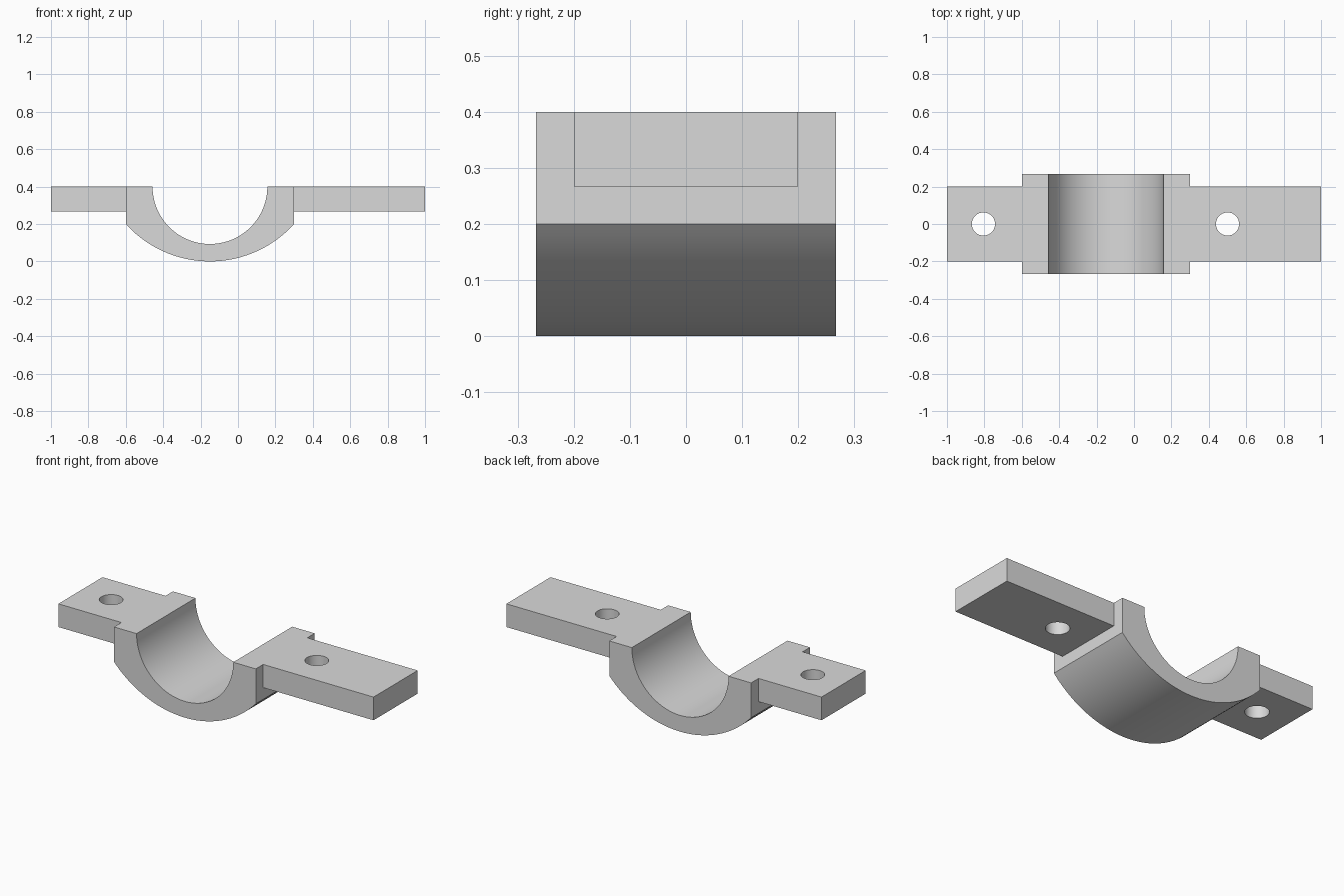
import bpy, bmesh
from math import sin, cos, asin, pi, radians

old = bpy.data.objects.get("Cube")
if old:
    bpy.data.objects.remove(old, do_unlink=True)

CX, TOP = -0.15, 0.4            # saddle axis and top plane
HALF_W, HALF_D = 0.45, 0.267    # saddle half width and half depth
BORE, SHOULDER = 0.307, 0.2     # bore radius, height where the belly starts
BELLY = (HALF_W ** 2 + SHOULDER ** 2) / (2 * SHOULDER)

steel = bpy.data.materials.new("light_grey")
steel.use_nodes = True
grey = (0.7, 0.7, 0.7, 1)
steel.diffuse_color = grey
steel.node_tree.nodes["Principled BSDF"].inputs["Base Color"].default_value = grey


def finish(name, bm):
    bmesh.ops.recalc_face_normals(bm, faces=bm.faces)
    mesh = bpy.data.meshes.new(name)
    bm.to_mesh(mesh)
    bm.free()
    mesh.materials.append(steel)
    ob = bpy.data.objects.new(name, mesh)
    bpy.context.collection.objects.link(ob)
    return ob


def prism(name, points, half_depth):
    """Extrude an x-z outline along y."""
    bm = bmesh.new()
    face = bm.faces.new([bm.verts.new((x, -half_depth, z)) for x, z in points])
    out = bmesh.ops.extrude_face_region(bm, geom=[face])
    moved = [v for v in out["geom"] if isinstance(v, bmesh.types.BMVert)]
    bmesh.ops.translate(bm, verts=moved, vec=(0, 2 * half_depth, 0))
    return finish(name, bm)


def combine(target, other, operation):
    mod = target.modifiers.new(operation.lower(), "BOOLEAN")
    mod.operation, mod.object, mod.solver = operation, other, "EXACT"
    bpy.context.view_layer.objects.active = target
    bpy.ops.object.modifier_apply(modifier=mod.name)
    bpy.data.objects.remove(other, do_unlink=True)


# Saddle: half-round bore on top, shallow curved belly below
N = 40
spread = asin(HALF_W / BELLY)
bore = [(CX - BORE * cos(pi * i / N), TOP - BORE * sin(pi * i / N)) for i in range(N + 1)]
angles = [spread * (1 - 2 * i / N) for i in range(N + 1)]
belly = [(CX + BELLY * sin(a), BELLY - BELLY * cos(a)) for a in angles]
outline = ([(CX - HALF_W, TOP)] + bore + [(CX + HALF_W, TOP)] + belly)
bracket = prism("saddle_bracket", outline, HALF_D)

# Mounting tabs, each with a round bolt hole
for side, x0, x1, hole_x in (("right", -1, CX - HALF_W, -0.805),
                             ("left", CX + HALF_W, 1, 0.5)):
    tab = prism(side + "_tab", [(x0, 0.267), (x1, 0.267), (x1, TOP), (x0, TOP)], 0.2)
    bm = bmesh.new()
    bmesh.ops.create_cone(bm, cap_ends=True, segments=40, radius1=0.062,
                          radius2=0.062, depth=1)
    bmesh.ops.translate(bm, verts=bm.verts, vec=(hole_x, 0, TOP))
    cutter = finish("hole_cutter", bm)
    cutter.hide_render = True
    combine(tab, cutter, "DIFFERENCE")
    combine(bracket, tab, "UNION")

# Smooth the curved walls, keep the corners crisp
bpy.ops.object.select_all(action="DESELECT")
bracket.select_set(True)
bpy.context.view_layer.objects.active = bracket
bpy.ops.object.shade_smooth_by_angle(angle=radians(25))
